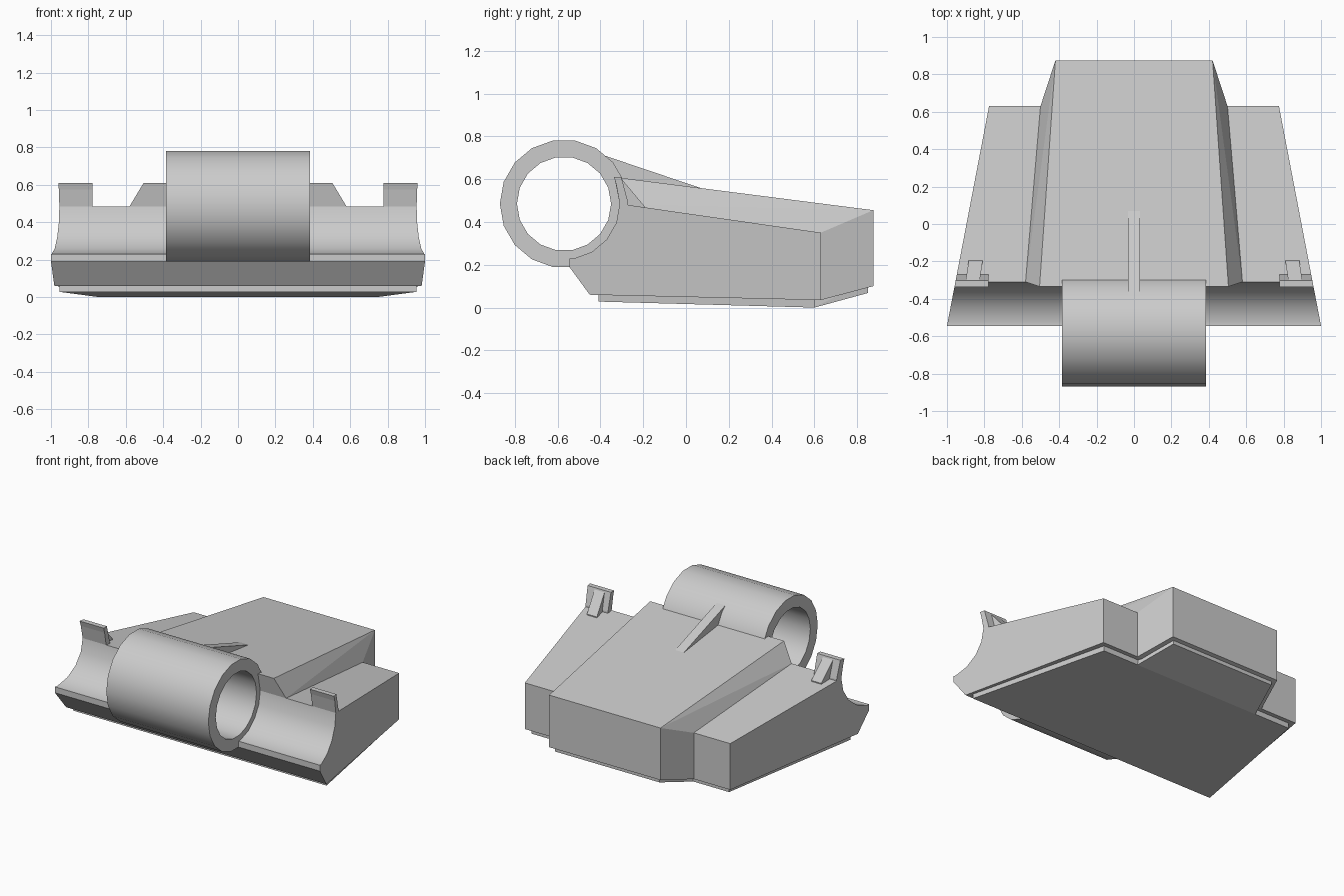
import bpy, bmesh, math

if "Cube" in bpy.data.objects:
    bpy.data.objects.remove(bpy.data.objects["Cube"])

CY, CZ = -0.57, 0.485          # barrel axis


def finish(name, bm, smooth=False):
    bmesh.ops.recalc_face_normals(bm, faces=bm.faces[:])
    me = bpy.data.meshes.new(name)
    bm.to_mesh(me)
    bm.free()
    ob = bpy.data.objects.new(name, me)
    bpy.context.collection.objects.link(ob)
    if smooth:
        bpy.ops.object.select_all(action='DESELECT')
        ob.select_set(True)
        bpy.context.view_layer.objects.active = ob
        bpy.ops.object.shade_smooth_by_angle(angle=math.radians(30))
    return ob


def prism(name, profile, left, right, smooth=False):
    """Side profile of (y, z) points spanned between two x positions, each a function of y."""
    bm = bmesh.new()
    a = [bm.verts.new((left(y), y, z)) for y, z in profile]
    b = [bm.verts.new((right(y), y, z)) for y, z in profile]
    bm.faces.new(a)
    bm.faces.new(b)
    n = len(a)
    for i in range(n):
        j = (i + 1) % n
        bm.faces.new((a[i], a[j], b[j], b[i]))
    return finish(name, bm, smooth)


def hull(name, points):
    """Convex block from (x, y, z) points mirrored across x."""
    bm = bmesh.new()
    for x, y, z in points:
        for s in (-1, 1):
            bm.verts.new((s * x, y, z))
    res = bmesh.ops.convex_hull(bm, input=bm.verts[:])
    junk = [v for v in res['geom_interior'] if isinstance(v, bmesh.types.BMVert)]
    bmesh.ops.delete(bm, geom=junk, context='VERTS')
    bmesh.ops.dissolve_limit(bm, angle_limit=math.radians(1),
                             verts=bm.verts[:], edges=bm.edges[:])
    return finish(name, bm)


def arc(angles, r=0.26):
    return [(CY + r * math.cos(math.radians(t)), CZ + r * math.sin(math.radians(t)))
            for t in angles]


def half_width(y):
    return 0.775 + (0.63 - y) * 0.1915


# Wide lower body with the curved seat for the barrel
prism("lower_body",
      [(-0.545, 0.23), (-0.545, 0.19), (-0.45, 0.06), (0.63, 0.035), (0.63, 0.35)]
      + arc((0, -20, -40, -60, -80)),
      lambda y: -half_width(y), half_width, smooth=True)

# Raised centre block running back into the nose
hull("centre_block", [
    (0.505, -0.335, 0.61), (0.42, 0.875, 0.455), (0.42, 0.875, 0.10),
    (0.50, 0.63, 0.035), (0.50, 0.63, 0.35), (0.58, -0.31, 0.485), (0.50, -0.2, 0.32)])

# Base plate, inset from the body outline
hull("base_plate", [
    (0.955, -0.41, 0.10), (0.955, -0.41, 0.028),
    (0.745, 0.60, 0.10), (0.745, 0.60, 0.0)])
hull("base_plate_nose", [
    (0.475, 0.55, 0.10), (0.475, 0.60, 0.0),
    (0.395, 0.85, 0.068), (0.395, 0.85, 0.13)])

# Hollow barrel: rectangular section spun about the x axis
bm = bmesh.new()
ring = [bm.verts.new((x, CY + r, CZ))
        for x, r in ((-0.385, 0.22), (0.385, 0.22), (0.385, 0.30), (-0.385, 0.30))]
edges = [bm.edges.new((ring[i], ring[(i + 1) % 4])) for i in range(4)]
bmesh.ops.spin(bm, geom=ring + edges, cent=(0, CY, CZ), axis=(1, 0, 0),
               angle=math.tau, steps=18)
bmesh.ops.remove_doubles(bm, verts=bm.verts[:], dist=0.0005)
finish("barrel", bm, smooth=True)

# Rib from barrel to centre block
prism("centre_rib", [(-0.38, 0.71), (0.07, 0.558), (-0.34, 0.56), (-0.36, 0.62)],
      lambda y: -0.033, lambda y: 0.033)

# Clips at the outer corners, each with a small rib behind
for side, label in ((-1, "left"), (1, "right")):
    prism(label + "_clip",
          [(-0.31, 0.485), (-0.326, 0.574), (-0.336, 0.61), (-0.302, 0.61),
           (-0.27, 0.49), (-0.27, 0.44), (-0.30, 0.44)],
          lambda y: side * 0.778, lambda y: side * half_width(y))
    prism(label + "_clip_rib",
          [(-0.30, 0.60), (-0.195, 0.475), (-0.195, 0.44), (-0.29, 0.44)],
          lambda y: side * (0.82 - 0.15 * (y + 0.27)),
          lambda y: side * (0.895 - 0.15 * (y + 0.27)))
